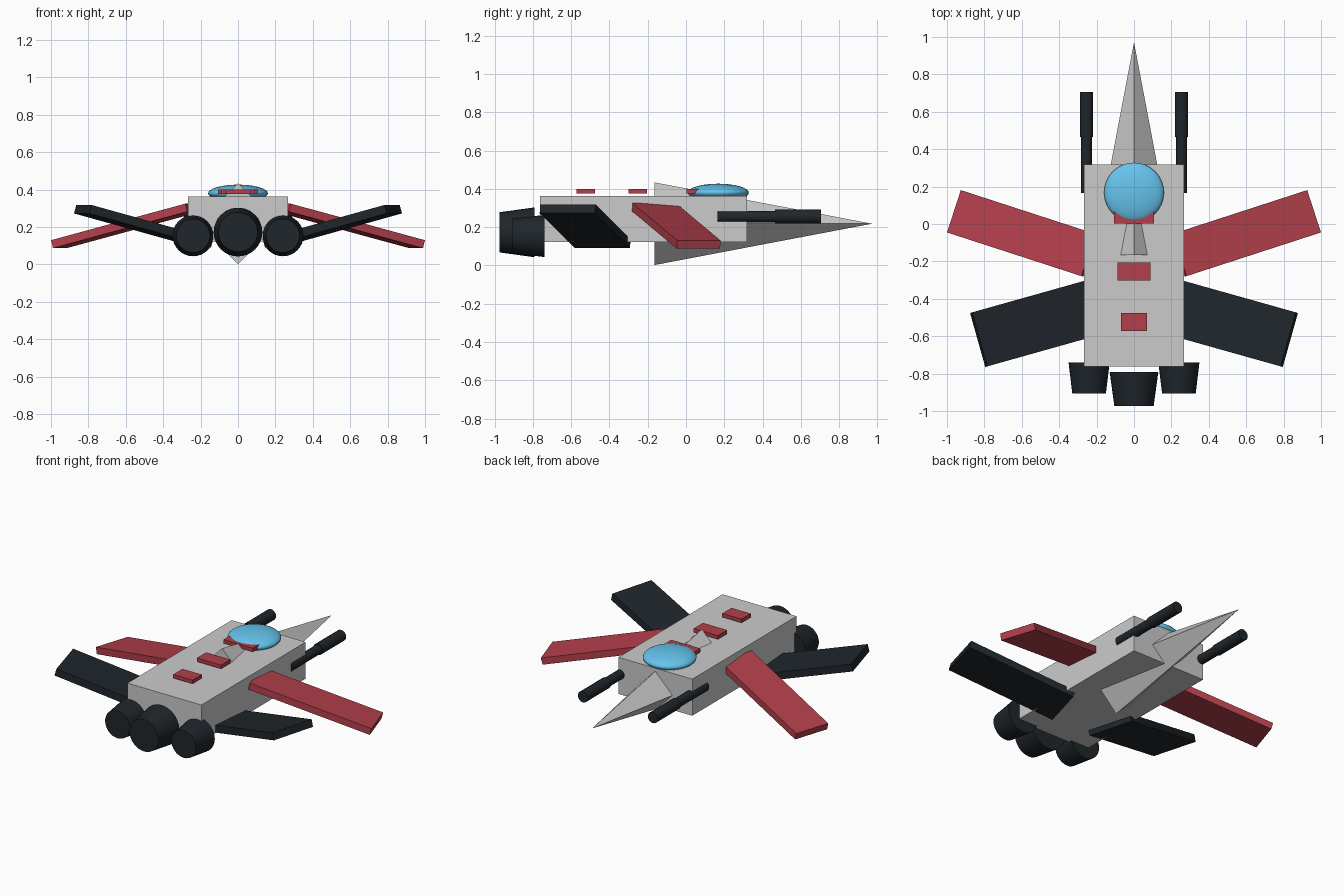
import bpy
from math import radians, pi
from mathutils import Vector, Euler

if "Cube" in bpy.data.objects:
    bpy.data.objects.remove(bpy.data.objects["Cube"])


def material(name, rgb):
    m = bpy.data.materials.new(name)
    m.diffuse_color = (*rgb, 1)
    m.use_nodes = True
    m.node_tree.nodes["Principled BSDF"].inputs["Base Color"].default_value = m.diffuse_color
    return m


RED = material("red_paint", (0.45, 0.05, 0.07))
DARK = material("dark_metal", (0.014, 0.019, 0.024))
GLASS = material("blue_glass", (0.13, 0.55, 0.85))


def finish(name, mat=None, smooth=False):
    ob = bpy.context.object
    ob.name = name
    if mat:
        ob.data.materials.append(mat)
    if smooth:
        bpy.ops.object.shade_smooth_by_angle(angle=radians(35))
    return ob


def box(name, centre, size, mat=None, rot=(0, 0, 0)):
    bpy.ops.mesh.primitive_cube_add(size=1, location=centre, rotation=rot)
    bpy.context.object.scale = size
    return finish(name, mat)


def tube(name, x, z, y0, y1, r0, r1, mat, sides=32):
    # round section running along y, radius r0 at y0 and r1 at y1
    bpy.ops.mesh.primitive_cone_add(vertices=sides, radius1=r0, radius2=r1,
                                    depth=y1 - y0, location=(x, (y0 + y1) / 2, z),
                                    rotation=(-pi / 2, 0, 0))
    return finish(name, mat, sides > 4)


def wing(name, side, tip, size, pitch, yaw, face, mat):
    # slab placed by the middle of its tip edge; face is +1 for top edge, -1 for bottom
    rot = Euler((0, radians(pitch) * side, radians(yaw) * side))
    local = Vector((side * size[0] / 2, 0, face * size[2] / 2))
    offset = rot.to_matrix() @ local
    centre = Vector((tip[0] * side, tip[1], tip[2])) - offset
    return box(name, centre, size, mat, rot)


# Hull and four-sided nose spike
box("hull", (0, -0.222, 0.243), (0.536, 1.08, 0.24))
tube("nose_spike", 0, 0.218, -0.165, 0.972, 0.216, 0, None, 4)

# Canopy
bpy.ops.mesh.primitive_uv_sphere_add(segments=32, ring_count=16, radius=1,
                                     location=(0, 0.168, 0.38))
bpy.context.object.scale = (0.16, 0.16, 0.047)
finish("canopy", GLASS, True)

# Raised panels along the spine
for i, (y, w) in enumerate([(0.05, 0.212), (-0.253, 0.176), (-0.523, 0.14)]):
    box(f"spine_panel_{i + 1}", (0, y, 0.388), (w, 0.096, 0.024), RED)

# Central engine
tube("engine_centre", 0, 0.173, -0.974, -0.792, 0.105, 0.13, DARK)

# Wings, guns and outer engines on both sides
for label, s in (("left", -1), ("right", 1)):
    wing(f"front_wing_{label}", s, (0.963, 0.068, 0.13),
         (0.78, 0.238, 0.044), 14.5, 18, 1, RED)
    wing(f"rear_wing_{label}", s, (0.836, -0.62, 0.273),
         (0.70, 0.30, 0.047), -15, -15.7, -1, DARK)
    tube(f"gun_barrel_{label}", s * 0.254, 0.255, 0.165, 0.6, 0.03, 0.03, DARK, 16)
    tube(f"gun_muzzle_{label}", s * 0.254, 0.255, 0.465, 0.706, 0.036, 0.036, DARK, 16)
    tube(f"engine_{label}", s * 0.24, 0.154, -0.905, -0.74, 0.09, 0.11, DARK)
